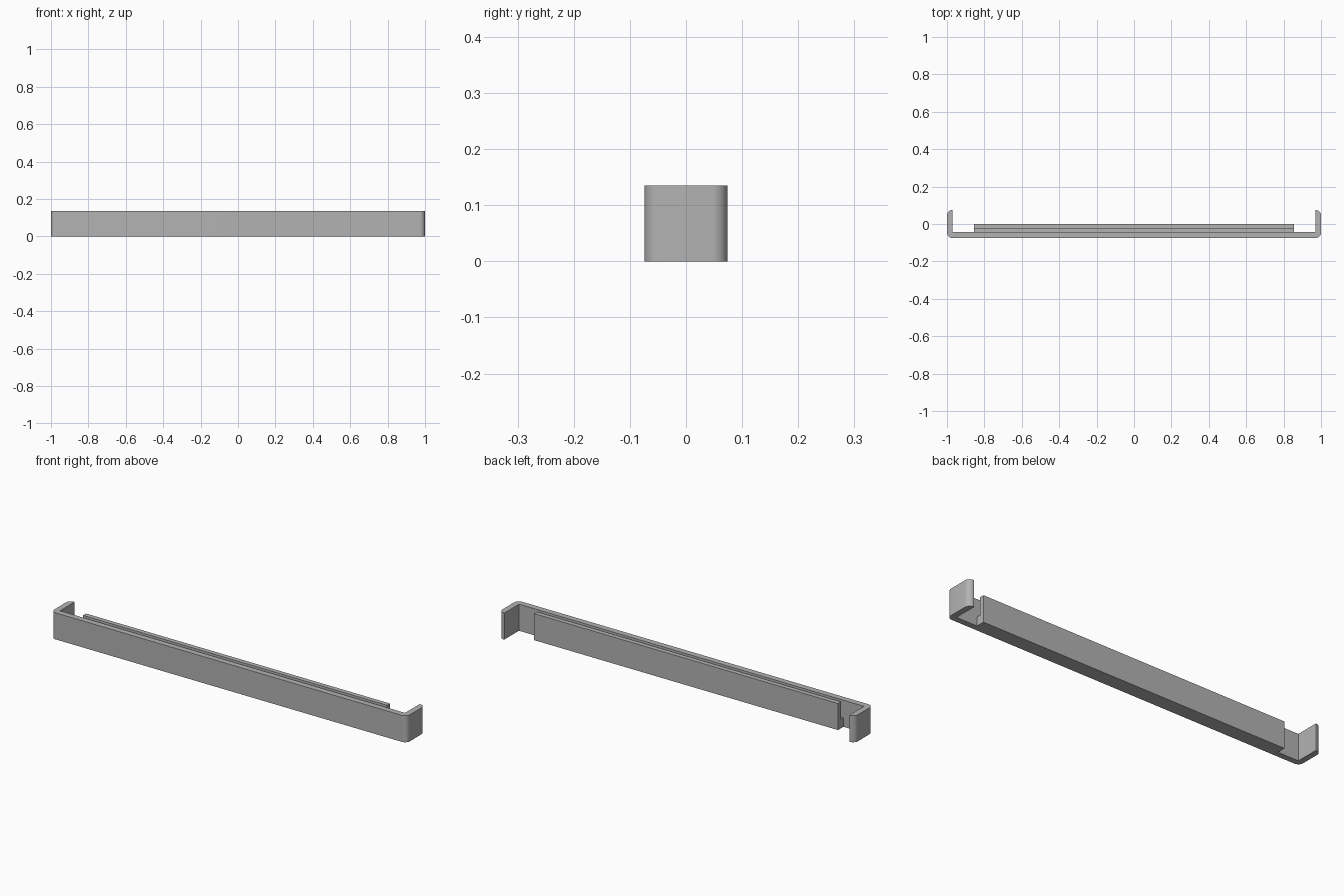
import bpy, bmesh, math
from mathutils import Vector

cube = bpy.data.objects.get("Cube")
if cube:
    bpy.data.objects.remove(cube, do_unlink=True)

HEIGHT = 0.135      # overall height
DEPTH = 0.074       # half depth
WALL = 0.03         # thickness of the face and the end returns
RADIUS = 0.027      # outer corner rounding
CHANNEL = 0.855     # half length of the rear channel

grey = bpy.data.materials.new("plain_grey")
grey.use_nodes = True
colour = (0.45, 0.45, 0.45, 1)
grey.diffuse_color = colour
grey.node_tree.nodes["Principled BSDF"].inputs["Base Color"].default_value = colour


def extrude_outline(name, points, offset):
    """Make a solid by sweeping a closed outline along an offset."""
    bm = bmesh.new()
    face = bm.faces.new([bm.verts.new(p) for p in points])
    swept = bmesh.ops.extrude_face_region(bm, geom=[face], use_keep_orig=True)
    moved = [v for v in swept["geom"] if isinstance(v, bmesh.types.BMVert)]
    bmesh.ops.translate(bm, verts=moved, vec=Vector(offset))
    bmesh.ops.recalc_face_normals(bm, faces=bm.faces)
    mesh = bpy.data.meshes.new(name)
    bm.to_mesh(mesh)
    bm.free()
    mesh.materials.append(grey)
    obj = bpy.data.objects.new(name, mesh)
    bpy.context.collection.objects.link(obj)
    bpy.ops.object.select_all(action="DESELECT")
    obj.select_set(True)
    bpy.context.view_layer.objects.active = obj
    bpy.ops.object.shade_smooth_by_angle(angle=math.radians(30))
    return obj


def arc(cx, cy, start, steps=10):
    """Quarter circle from a start angle in degrees, anticlockwise."""
    angles = [math.radians(start + 90 * i / steps) for i in range(steps + 1)]
    return [(cx + RADIUS * math.cos(a), cy + RADIUS * math.sin(a), 0) for a in angles]


# Front panel with rounded corners and short end returns
inner = -DEPTH + WALL
right_half = (arc(1 - RADIUS, -DEPTH + RADIUS, 270)
              + arc(1 - RADIUS, DEPTH - RADIUS, 0)
              + [(1 - WALL, DEPTH, 0), (1 - WALL, inner, 0)])
left_half = [(-x, y, z) for x, y, z in reversed(right_half)]
extrude_outline("front_panel_with_returns", right_half + left_half, (0, 0, HEIGHT))

# Rear clip: an L section that forms a slot behind the panel
lip, floor = -0.024, 0.045
section = [(inner, 0), (0, 0), (0, HEIGHT), (lip, HEIGHT), (lip, floor), (inner, floor)]
extrude_outline("rear_clip_channel", [(-CHANNEL, y, z) for y, z in section],
                (2 * CHANNEL, 0, 0))
